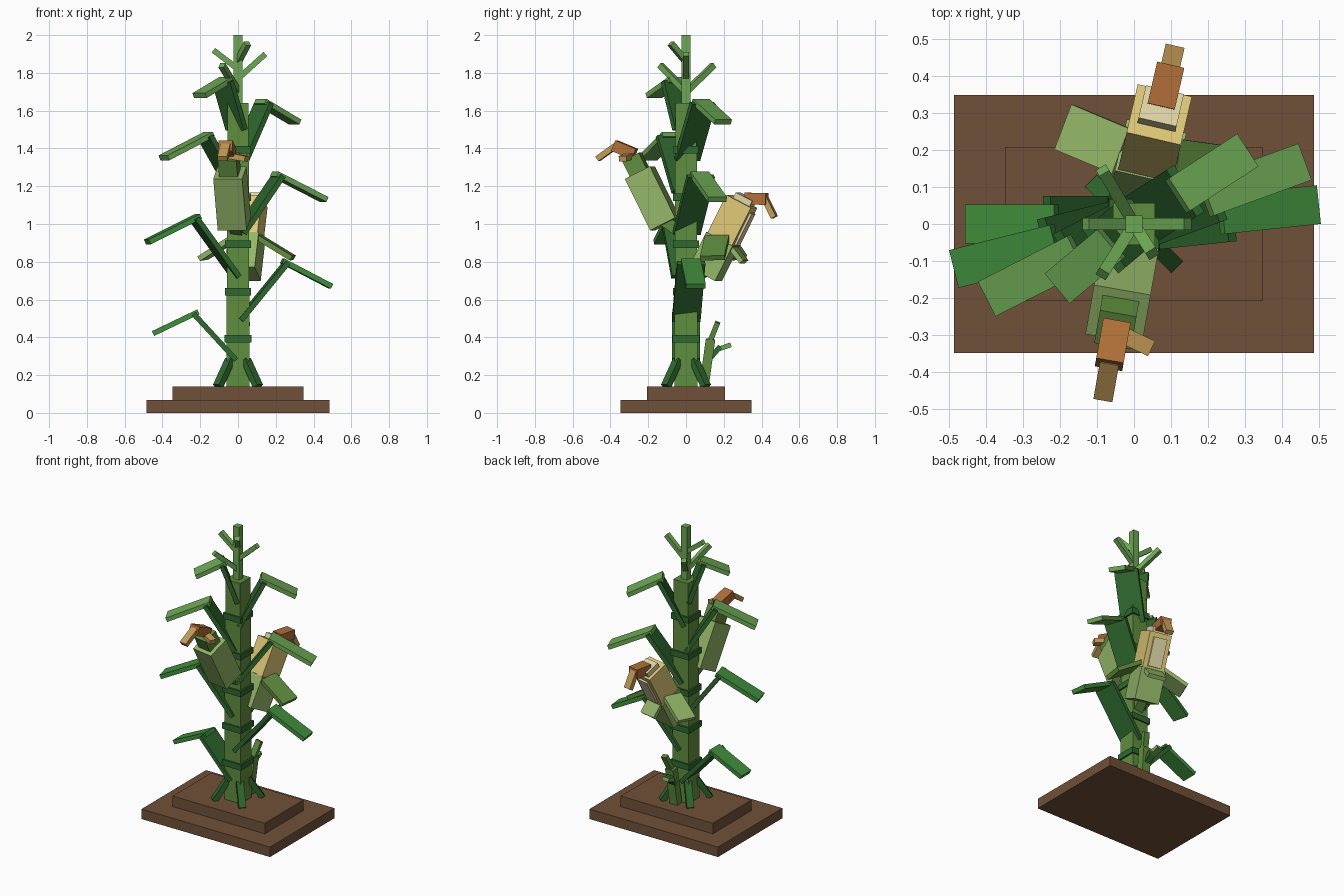
import bpy
from math import cos, sin, radians, atan2
from mathutils import Vector, Matrix

cube = bpy.data.objects.get("Cube")
if cube:
    bpy.data.objects.remove(cube, do_unlink=True)


def material(name, r, g, b):
    lin = [((c / 255 + 0.055) / 1.055) ** 2.4 for c in (r, g, b)]
    m = bpy.data.materials.new(name)
    m.use_nodes = True
    m.diffuse_color = (*lin, 1)
    m.node_tree.nodes["Principled BSDF"].inputs["Base Color"].default_value = (*lin, 1)
    return m


SOIL = material("soil brown", 112, 81, 56)
STALK = material("stalk green", 96, 142, 62)
DARK = material("dark green", 46, 104, 46)
LEAF = material("leaf green", 64, 142, 60)
LIGHT = material("light green", 108, 168, 84)
HUSK = material("husk green", 148, 182, 104)
KERNEL = material("kernel yellow", 222, 200, 118)
PALE = material("pale kernel", 222, 212, 165)
RUST = material("rust silk", 176, 110, 56)
TAN = material("tan silk", 196, 156, 86)


def bar(name, p, q, width, depth, mat, az=None):
    """Box running from p to q; width is horizontal, across the heading az."""
    p, q = Vector(p), Vector(q)
    axis = (q - p).normalized()
    if az is None:
        az = atan2(axis.y, axis.x)
    side = Vector((-sin(az), cos(az), 0))
    side = (side - axis * side.dot(axis)).normalized()
    out = side.cross(axis)
    bpy.ops.mesh.primitive_cube_add(size=1)
    ob = bpy.context.object
    ob.name = name
    frame = Matrix((side, axis.cross(side), axis)).transposed().to_4x4()
    size = Matrix.Diagonal((width, depth, (q - p).length, 1))
    ob.data.transform(Matrix.Translation((p + q) / 2) @ frame @ size)
    ob.data.materials.append(mat)
    return ob


def polar(az, r, z):
    return Vector((r * cos(az), r * sin(az), z))


def block(name, x, y, z0, z1, mat, cy=0):
    return bar(name, (0, cy, z0), (0, cy, z1), y, x, mat, 0)


# Soil base
block("ground_slab", 0.97, 0.695, 0, 0.068, SOIL)
block("soil_mound", 0.695, 0.415, 0.068, 0.14, SOIL)

# Stalk segments and node rings
for i in range(6):
    z = 0.14 + 0.25 * i
    w = 0.122 - 0.002 * i
    block(f"stalk_segment_{i + 1}", w, w, z, z + 0.25, STALK)
    if i:
        block(f"stalk_node_{i}", w + 0.022, w + 0.022, z - 0.018, z + 0.022, DARK)

# Prop roots
for i in range(4):
    az = radians(45 + 90 * i)
    bar(f"root_{i + 1}", polar(az, 0.06, 0.28), polar(az, 0.15, 0.14), 0.045, 0.035, DARK, az)

# Leaves: heading, start height, elbow radius and height, tip radius and height
LEAVES = [
    (180, 0.28, 0.235, 0.525, 0.45, 0.42, LEAF),
    (6, 0.49, 0.26, 0.795, 0.495, 0.67, LEAF),
    (194, 0.72, 0.24, 1.03, 0.495, 0.905, LEAF),
    (20, 0.95, 0.23, 1.255, 0.485, 1.13, LIGHT),
    (207, 1.17, 0.195, 1.465, 0.44, 1.35, LIGHT),
    (33, 1.34, 0.165, 1.64, 0.36, 1.54, LIGHT),
    (220, 1.5, 0.105, 1.755, 0.265, 1.68, LIGHT),
]
for i, (deg, z0, r1, z1, r2, z2, mat) in enumerate(LEAVES, 1):
    az = radians(deg)
    bar(f"leaf_{i}_lower", polar(az, 0.01, z0), polar(az, r1, z1), 0.15, 0.028, DARK, az)
    bar(f"leaf_{i}_outer", polar(az, r1 - 0.025, z1 + 0.01), polar(az, r2, z2), 0.105, 0.028, mat, az)

# Tassel
block("tassel_stem", 0.045, 0.045, 1.63, 2.0, LIGHT)
TIPS = [(0.145, 0, 1.9, 1.77), (-0.13, 0, 1.92, 1.82), (-0.085, 0.145, 1.84, 1.7),
        (-0.085, -0.135, 1.84, 1.7), (0.05, -0.08, 1.955, 1.86)]
for i, (x, y, z, z0) in enumerate(TIPS, 1):
    bar(f"tassel_branch_{i}", (0, 0, z0), (x, y, z), 0.032, 0.03, LIGHT)

# Closed ear on the front
F = radians(260)
bar("front_ear_shank", polar(F, 0.03, 0.96), polar(F, 0.13, 1.03), 0.06, 0.06, STALK, F)
bar("front_ear_husk", polar(F, 0.112, 1.0), polar(F, 0.248, 1.272), 0.155, 0.15, HUSK, F)
bar("front_ear_tip", polar(F, 0.245, 1.265), polar(F, 0.29, 1.355), 0.1, 0.1, STALK, F)
bar("front_silk_root", polar(F, 0.275, 1.37), polar(F, 0.385, 1.415), 0.075, 0.06, RUST, F)
bar("front_silk_end", polar(F, 0.375, 1.415), polar(F, 0.475, 1.345), 0.052, 0.03, TAN, F)
bar("front_silk_side", (-0.06, -0.285, 1.365), (0.045, -0.335, 1.345), 0.045, 0.03, TAN)

# Open ear on the back, with peeled husk
B = radians(77)
bar("back_ear_shank", polar(B, 0.02, 0.7), polar(B, 0.13, 0.77), 0.06, 0.06, STALK, B)
bar("back_ear_cup", polar(B, 0.105, 0.735), polar(B, 0.2, 0.92), 0.165, 0.16, HUSK, B)
bar("back_ear_cob", polar(B, 0.19, 0.9), polar(B, 0.303, 1.12), 0.15, 0.15, KERNEL, B)
bar("back_ear_core", polar(B, 0.215, 0.92), polar(B, 0.327, 1.145), 0.105, 0.1, PALE, B)
bar("back_kernel_panel", polar(B, 0.278, 0.89), polar(B, 0.362, 1.055), 0.09, 0.012, PALE, B)
bar("back_silk_root", polar(B, 0.325, 1.135), polar(B, 0.44, 1.132), 0.075, 0.062, RUST, B)
bar("back_silk_end", polar(B, 0.425, 1.145), polar(B, 0.48, 1.035), 0.052, 0.03, TAN, B)
bar("husk_flap_right", (-0.03, 0.195, 0.92), (-0.185, 0.26, 0.82), 0.13, 0.028, HUSK, radians(165))
bar("husk_flap_left", (0.11, 0.165, 0.93), (0.29, 0.14, 0.82), 0.13, 0.028, STALK, radians(-10))
bar("husk_flap_back", polar(B, 0.25, 0.88), polar(B, 0.315, 0.8), 0.12, 0.026, HUSK, B)

# Small side shoot
bar("shoot_stem", (0.01, 0.095, 0.14), (0.02, 0.13, 0.39), 0.06, 0.05, STALK, radians(90))
bar("shoot_leaf_up", (0.02, 0.12, 0.36), (0.045, 0.168, 0.48), 0.04, 0.028, STALK, radians(90))
bar("shoot_leaf_back", (0.01, 0.11, 0.27), (0.0, 0.18, 0.35), 0.045, 0.028, DARK, radians(90))
bar("shoot_leaf_end", (0.0, 0.165, 0.335), (-0.01, 0.235, 0.36), 0.045, 0.025, LIGHT, radians(90))
